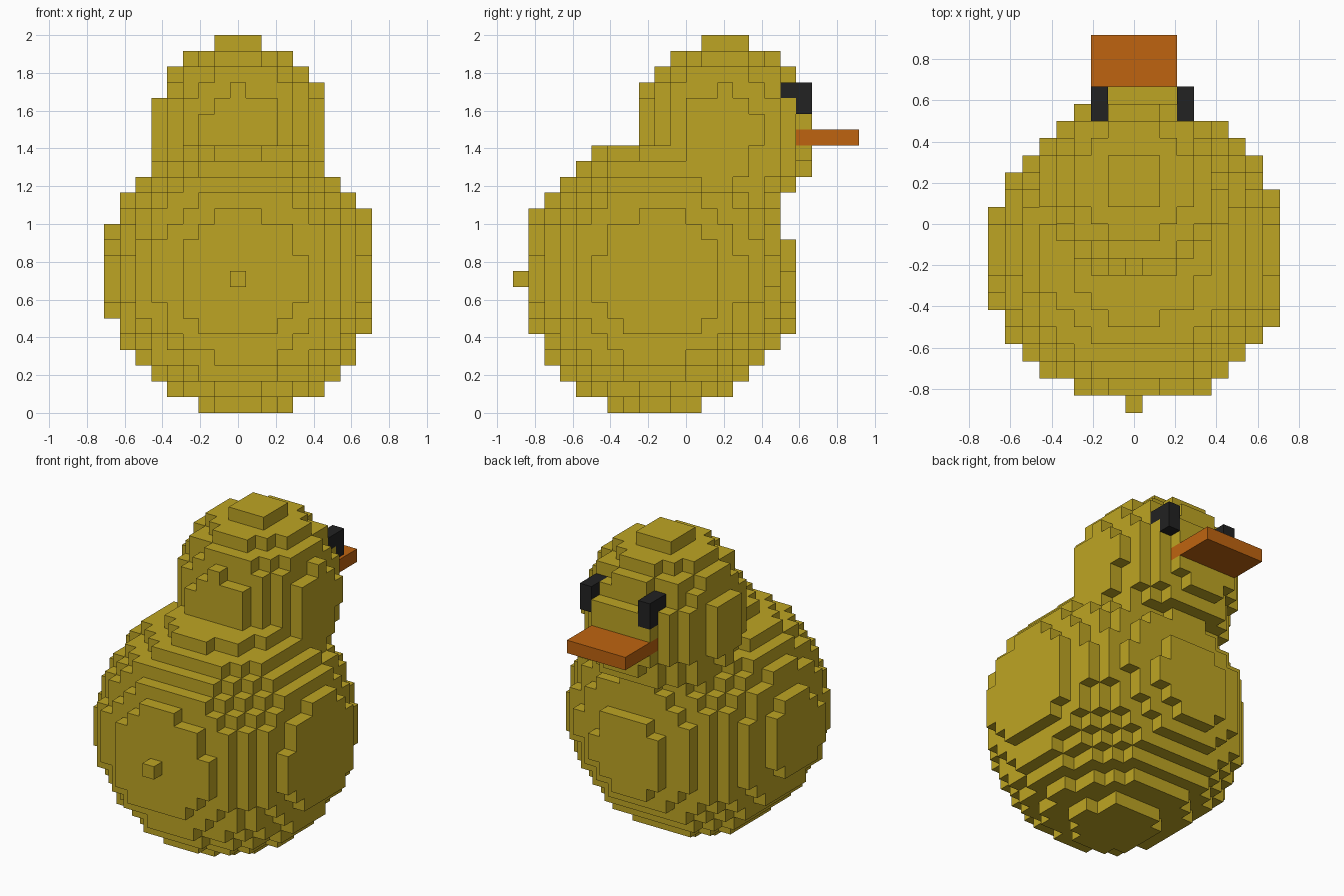
import bpy
import bmesh
from mathutils import Vector

cube = bpy.data.objects.get("Cube")
if cube:
    bpy.data.objects.remove(cube, do_unlink=True)

V = 1 / 12                                   # size of one block
ORIGIN = Vector((-8.5 * V, -11 * V, 0))      # corner of the block grid


def material(name, rgb):
    m = bpy.data.materials.new(name)
    m.use_nodes = True
    m.diffuse_color = (*rgb, 1)
    m.node_tree.nodes["Principled BSDF"].inputs["Base Color"].default_value = (*rgb, 1)
    return m


yellow = material("yellow feathers", (0.515, 0.376, 0.017))
orange = material("orange beak", (0.521, 0.127, 0.005))
black = material("black eyes", (0.016, 0.016, 0.016))


def box(xs, ys, zs):
    """All blocks in inclusive index ranges."""
    return {(i, j, k) for i in range(xs[0], xs[1] + 1)
            for j in range(ys[0], ys[1] + 1) for k in range(zs[0], zs[1] + 1)}


def ball(centre, r2, squash=1.0):
    """Blocks within a sphere whose lower half may be stretched."""
    def inside(p):
        dx, dy, dz = (p[n] - centre[n] for n in range(3))
        if dz < 0:
            dz *= squash
        return dx * dx + dy * dy + dz * dz <= r2
    return {p for p in box((0, 16), (0, 21), (0, 23)) if inside(p)}


# Round body, with a slightly lowered breast plate
body = {p for p in ball((8.19, 8.735, 8.24), 76.9) if p[1] < 17}
body |= {(i, 17, k) for i, _, k in box((4, 12), (17, 17), (5, 10))
         if (i - 8.2) ** 2 + (k - 7.6) ** 2 <= 9.2}

# Head, with a flat face plate
head = {p for p in ball((8.1, 12.9, 17.8), 29.6, 0.65) if p[2] >= 14 and p[1] < 18}
head |= {(i, 18, k) for i, _, k in box((6, 10), (18, 18), (15, 19))
         if (i - 8.1) ** 2 + (k - 17.2) ** 2 <= 6.9}

# Beak and eyes
beak = box((6, 10), (18, 21), (17, 17))
eyes = {"right_eye": 6, "left_eye": 11}
eye_blocks = {n: {(i, 17, 20), (i, 18, 20), (i, 18, 19)} for n, i in eyes.items()}

all_eyes = set().union(*eye_blocks.values())
head -= beak | all_eyes
body -= head | beak | all_eyes
solid = body | head | beak | all_eyes


def build(name, blocks, mat):
    """Skin the blocks with only the faces that touch open air."""
    bm = bmesh.new()
    verts = {}

    def vert(c):
        if c not in verts:
            verts[c] = bm.verts.new(ORIGIN + Vector(c) * V)
        return verts[c]

    for p in sorted(blocks):
        for axis in range(3):
            for side in (0, 1):
                q = list(p)
                q[axis] += 2 * side - 1
                if tuple(q) in solid:
                    continue
                ring = []
                for a, b in ((0, 0), (1, 0), (1, 1), (0, 1)):
                    c = list(p)
                    c[axis] += side
                    c[(axis + 1) % 3] += a
                    c[(axis + 2) % 3] += b
                    ring.append(vert(tuple(c)))
                bm.faces.new(ring if side else ring[::-1])
    mesh = bpy.data.meshes.new(name)
    bm.to_mesh(mesh)
    bm.free()
    mesh.materials.append(mat)
    obj = bpy.data.objects.new(name, mesh)
    bpy.context.collection.objects.link(obj)
    return obj


build("body", body, yellow)
build("head", head, yellow)
build("beak", beak, orange)
for eye_name, blocks in eye_blocks.items():
    build(eye_name, blocks, black)
